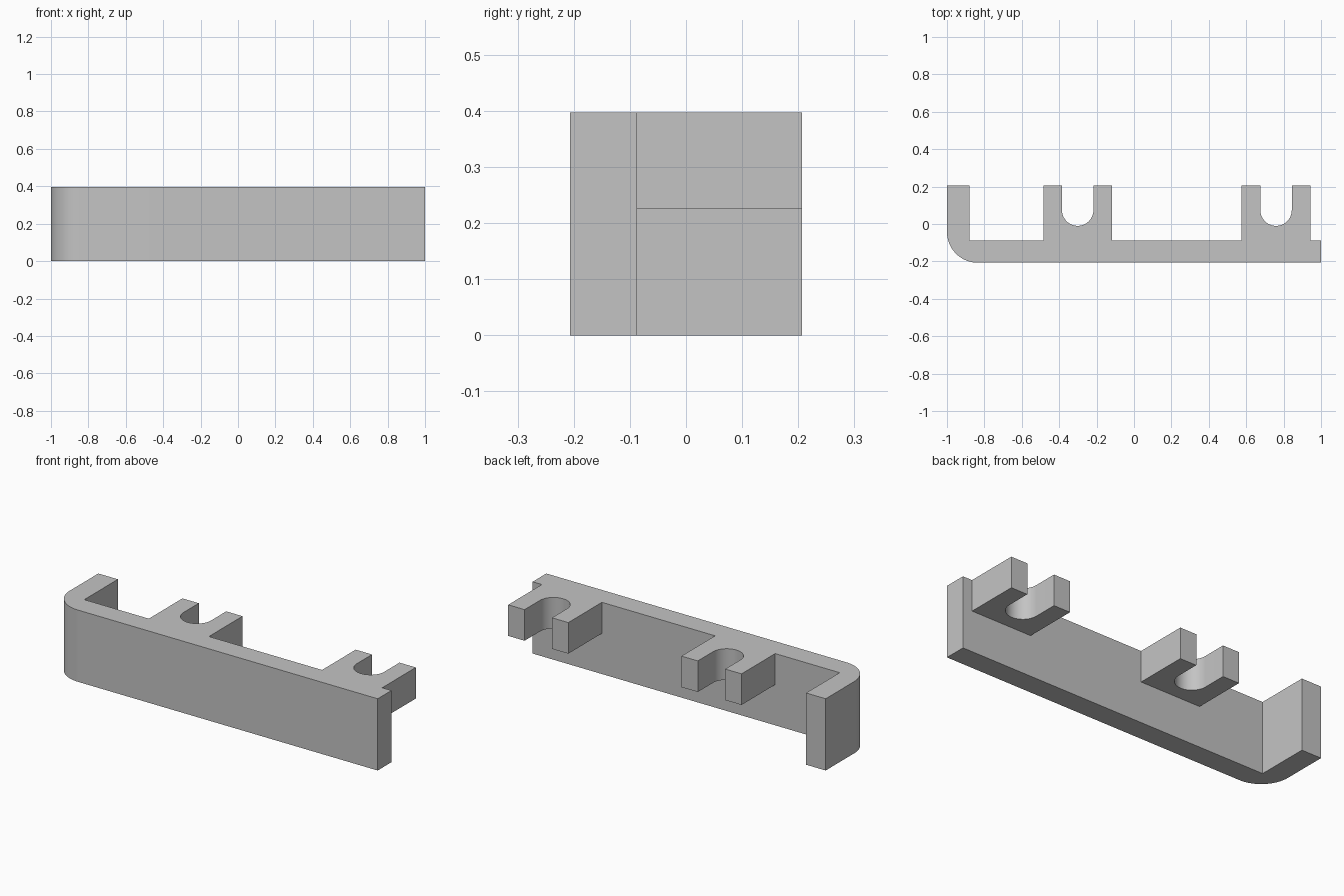
import bpy, bmesh
from math import sin, cos, pi

if "Cube" in bpy.data.objects:
    bpy.data.objects.remove(bpy.data.objects["Cube"], do_unlink=True)

HEIGHT = 0.397      # top of everything
HOOK_BASE = 0.225   # underside of the clips
BACK, FRONT, INNER = 0.207, -0.207, -0.087

grey = bpy.data.materials.new("plain_grey")
grey.use_nodes = True
colour = (0.55, 0.55, 0.55, 1)
grey.diffuse_color = colour
grey.node_tree.nodes["Principled BSDF"].inputs["Base Color"].default_value = colour


def arc(cx, cy, r, start, end, steps):
    """Points along a circular arc."""
    angles = [start + (end - start) * i / steps for i in range(steps + 1)]
    return [(cx + r * cos(a), cy + r * sin(a)) for a in angles]


def extrude_profile(name, points, z0, z1, open_at=None):
    """Extrude a counter-clockwise outline upward, leaving out the side at y = open_at."""
    bm = bmesh.new()
    low = [bm.verts.new((x, y, z0)) for x, y in points]
    high = [bm.verts.new((x, y, z1)) for x, y in points]
    bm.faces.new(low[::-1])
    bm.faces.new(high)
    for i in range(len(points)):
        j = (i + 1) % len(points)
        if open_at is not None and points[i][1] == points[j][1] == open_at:
            continue
        bm.faces.new((low[i], low[j], high[j], high[i]))
    mesh = bpy.data.meshes.new(name)
    bm.to_mesh(mesh)
    bm.free()
    mesh.materials.append(grey)
    obj = bpy.data.objects.new(name, mesh)
    bpy.context.collection.objects.link(obj)
    bpy.ops.object.select_all(action="DESELECT")
    obj.select_set(True)
    bpy.context.view_layer.objects.active = obj
    bpy.ops.object.shade_smooth_by_angle(angle=pi / 6)
    return obj


# Front plate with a rounded corner and a return arm
r = 0.165
plate = arc(-1 + r, FRONT + r, r, pi, 1.5 * pi, 16)
plate += [(1, FRONT), (1, INNER), (-0.88, INNER), (-0.88, BACK), (-1, BACK)]
extrude_profile("front_plate", plate, 0, HEIGHT)

# Two clips with round-bottomed slots, joined to the plate
half, slot = 0.184, 0.084
for name, cx in (("right_clip", -0.301), ("left_clip", 0.7595)):
    clip = [(cx - half, INNER), (cx + half, INNER), (cx + half, BACK), (cx + slot, BACK)]
    clip += arc(cx, 0.074, slot, 0, -pi, 24)
    clip += [(cx - slot, BACK), (cx - half, BACK)]
    extrude_profile(name, clip, HOOK_BASE, HEIGHT, open_at=INNER)
